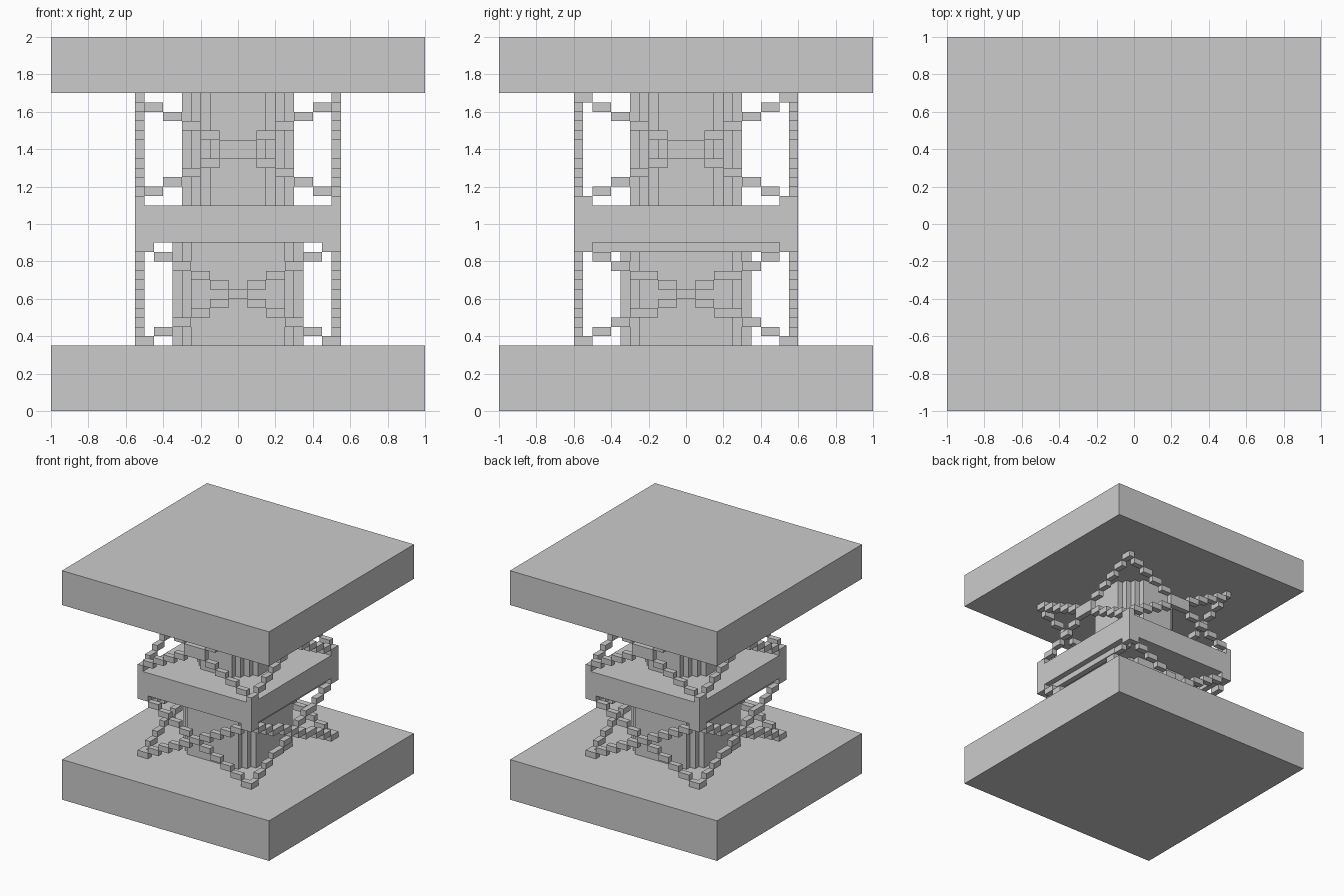
import bpy, bmesh

if "Cube" in bpy.data.objects:
    bpy.data.objects.remove(bpy.data.objects["Cube"])

U = 0.05  # one block


def finish(bm, name):
    bmesh.ops.recalc_face_normals(bm, faces=bm.faces)
    me = bpy.data.meshes.new(name)
    bm.to_mesh(me)
    bm.free()
    ob = bpy.data.objects.new(name, me)
    bpy.context.collection.objects.link(ob)
    return ob


def add_box(bm, lo, hi):
    vs = bmesh.ops.create_cube(bm, size=1)['verts']
    for v in vs:
        v.co = [(a + b) / 2 + c * (b - a) for a, b, c in zip(lo, hi, v.co)]


def box(name, lo, hi):
    bm = bmesh.new()
    add_box(bm, lo, hi)
    return finish(bm, name)


def column(name, steps, z0, z1):
    """Stepped octagonal prism; steps = one corner staircase from +x to +y, in blocks."""
    pts = []
    for x, y in steps:
        pts.append((x * U, y * U))
    ring = []
    for _ in range(4):
        ring += pts
        pts = [(-y, x) for x, y in pts]
    bm = bmesh.new()
    f = bm.faces.new([bm.verts.new((x, y, z0)) for x, y in ring])
    ext = bmesh.ops.extrude_face_region(bm, geom=[f])['geom']
    for v in ext:
        if isinstance(v, bmesh.types.BMVert):
            v.co.z = z1
    return finish(bm, name)


def brace(name, bounds, z0, axis, lo, hi):
    """Stepped X panel: bounds are the step edges along the panel, one block per level."""
    bm = bmesh.new()
    n = len(bounds) - 1
    for k in range(n):
        a, b = bounds[k], bounds[k + 1]
        for s, e in {(a, b), (-b, -a)}:
            za, zb = z0 + k * U, z0 + (k + 1) * U
            if axis == 'x':
                add_box(bm, (s, lo, za), (e, hi, zb))
            else:
                add_box(bm, (lo, s, za), (hi, e, zb))
    return finish(bm, name)


def mirrored(half):
    """Make a full symmetric list of step edges from its positive half."""
    return [-v for v in reversed(half) if v > 0] + half


# slabs
box("base_slab", (-1, -1, 0), (1, 1, 0.35))
box("middle_slab", (-0.55, -0.6, 0.9), (0.55, 0.6, 1.1))
box("top_slab", (-1, -1, 1.7), (1, 1, 2))

# columns
column("lower_column", [(7, -5), (7, 5), (6, 5), (6, 6), (5, 6), (5, 7)], 0.35, 0.9)
column("upper_column", [(6, -3), (6, 3), (5, 3), (5, 4), (4, 4), (4, 5), (3, 5), (3, 6)], 1.1, 1.7)

# step edges of the crossed braces
low_x = mirrored([0.05, 0.15, 0.25, 0.35, 0.45, 0.55])
low_y = mirrored([0.05, 0.15, 0.3, 0.4, 0.5, 0.6])
up_x = mirrored([0, 0.1, 0.2, 0.3, 0.4, 0.5, 0.55])
up_y = mirrored([0, 0.1, 0.2, 0.3, 0.4, 0.5, 0.6])

# braces on all four sides, plus recessed side rails under the middle slab
for side, s in (("neg", -1), ("pos", 1)):
    ylo, yhi = sorted((s * 0.55, s * 0.6))
    xlo, xhi = sorted((s * 0.5, s * 0.55))
    for level, bx, by, z in (("lower", low_x, low_y, 0.35), ("upper", up_x, up_y, 1.1)):
        brace(f"{level}_brace_y_{side}", bx, z, 'x', ylo, yhi)
        brace(f"{level}_brace_x_{side}", by, z, 'y', xlo, xhi)
    rlo, rhi = sorted((s * 0.45, s * 0.5))
    box(f"side_rail_{side}", (rlo, -0.5, 0.85), (rhi, 0.5, 0.9))
